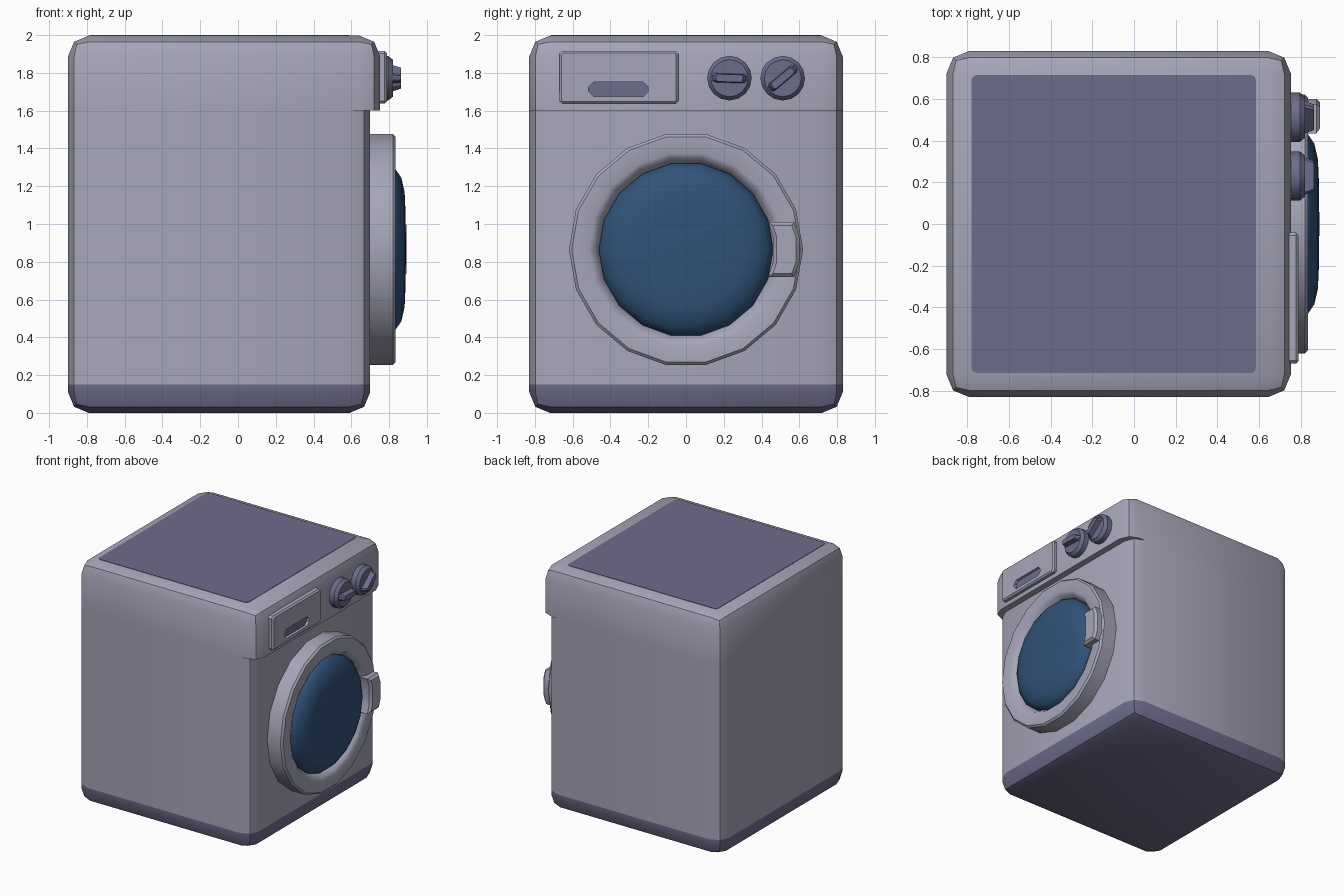
import bpy, bmesh, math
from mathutils import Matrix, Vector

default = bpy.data.objects.get("Cube")
if default:
    bpy.data.objects.remove(default, do_unlink=True)


def material(name, rgb):
    mat = bpy.data.materials.new(name)
    mat.use_nodes = True
    mat.diffuse_color = (*rgb, 1)
    mat.node_tree.nodes["Principled BSDF"].inputs["Base Color"].default_value = (*rgb, 1)
    return mat


SHELL = material("pale lilac grey", (0.38, 0.38, 0.49))
TRIM = material("slate purple", (0.155, 0.15, 0.26))
GLASS = material("deep blue glass", (0.03, 0.085, 0.19))


def finish(name, bm, mats, angle=30):
    """Turn a bmesh into a smooth-shaded object that keeps hard edges."""
    bmesh.ops.recalc_face_normals(bm, faces=bm.faces)
    mesh = bpy.data.meshes.new(name)
    bm.to_mesh(mesh)
    bm.free()
    for mat in mats:
        mesh.materials.append(mat)
    obj = bpy.data.objects.new(name, mesh)
    bpy.context.collection.objects.link(obj)
    bpy.ops.object.select_all(action="DESELECT")
    obj.select_set(True)
    bpy.context.view_layer.objects.active = obj
    bpy.ops.object.shade_smooth_by_angle(angle=math.radians(angle))
    return obj


def box(low, high):
    bm = bmesh.new()
    bmesh.ops.create_cube(bm, size=1)
    low, high = Vector(low), Vector(high)
    for v in bm.verts:
        v.co = (low + high) / 2 + v.co * (high - low)
    return bm


def bevel(bm, width, segments, rule):
    edges = [e for e in bm.edges if rule(e)]
    bmesh.ops.bevel(bm, geom=edges, offset=width, offset_type="OFFSET",
                    segments=segments, profile=0.5, affect="EDGES", clamp_overlap=True)


def extrude_x(outline, x0, x1):
    """Prism along x from a (y, z) outline."""
    bm = bmesh.new()
    face = bm.faces.new([bm.verts.new((x0, y, z)) for y, z in outline])
    out = bmesh.ops.extrude_face_region(bm, geom=[face])["geom"]
    bmesh.ops.translate(bm, vec=(x1 - x0, 0, 0),
                        verts=[g for g in out if isinstance(g, bmesh.types.BMVert)])
    return bm


def lathe_x(profile, sides, y, z):
    """Spin an (x, radius) profile about an axis along x."""
    bm = bmesh.new()
    verts = [bm.verts.new((x, y + r, z)) for x, r in profile]
    edges = [bm.edges.new(pair) for pair in zip(verts, verts[1:])]
    bmesh.ops.spin(bm, geom=verts + edges, cent=(0, y, z), axis=(1, 0, 0),
                   angle=math.tau, steps=sides, use_duplicate=False)
    bmesh.ops.remove_doubles(bm, verts=bm.verts, dist=0.0005)
    return bm


def chamfered(y0, y1, z0, z1, c):
    """Octagonal outline: rectangle with cut corners."""
    return [(y0 + c, z0), (y1 - c, z0), (y1, z0 + c), (y1, z1 - c),
            (y1 - c, z1), (y0 + c, z1), (y0, z1 - c), (y0, z0 + c)]


BACK, FRONT, PANEL, SIDE, SEAM, TOP = -0.9, 0.7, 0.753, 0.83, 1.6, 1.997
ROUND = 0.11

# Cabinet with a plinth band coloured by height
bm = box((BACK, -SIDE, 0), (FRONT, SIDE, SEAM))
bevel(bm, ROUND, 2, lambda e: min(v.co.z for v in e.verts) < 0.01)
bmesh.ops.bisect_plane(bm, geom=bm.verts[:] + bm.edges[:] + bm.faces[:],
                       plane_co=(0, 0, 0.15), plane_no=(0, 0, 1))
for f in bm.faces:
    f.material_index = int(f.calc_center_median().z < 0.15)
finish("cabinet", bm, [SHELL, TRIM])

# Overhanging control panel section
bm = box((BACK, -SIDE, SEAM), (PANEL, SIDE, TOP))
bevel(bm, ROUND, 2, lambda e: max(v.co.z for v in e.verts) > SEAM + 0.1)
finish("control_section", bm, [SHELL])

# Worktop inlay
bm = box((-0.78, -0.715, TOP - 0.004), (0.585, 0.715, TOP + 0.003))
bevel(bm, 0.025, 2, lambda e: abs(e.verts[0].co.z - e.verts[1].co.z) > 0.001)
finish("worktop_inlay", bm, [TRIM])

# Round door frame and domed glass
DOOR_Z, SIDES = 0.865, 18
frame = [(FRONT - 0.01, 0.62), (0.82, 0.62), (0.835, 0.605), (0.835, 0.515),
         (0.822, 0.49), (0.78, 0.462), (0.74, 0.455)]
finish("door_frame", lathe_x(frame, SIDES, 0, DOOR_Z), [SHELL], 35)
dome = [(0.74, 0.462), (0.80, 0.462), (0.835, 0.43), (0.865, 0.385),
        (0.882, 0.31), (0.887, 0.2), (0.889, 0)]
finish("door_glass", lathe_x(dome, SIDES, 0, DOOR_Z), [GLASS], 60)

# Door handle with a waisted inner edge
outline = [(0.435, -0.145), (0.572, -0.145), (0.6, -0.07), (0.6, 0.07),
           (0.572, 0.145), (0.435, 0.145), (0.46, 0.07), (0.46, -0.07)]
bm = extrude_x([(y, DOOR_Z + z) for y, z in outline], 0.80, 0.893)
bevel(bm, 0.018, 1, lambda e: min(v.co.x for v in e.verts) > 0.89)
finish("door_handle", bm, [SHELL])

# Detergent drawer with a recessed finger slot
bm = extrude_x(chamfered(-0.67, -0.04, 1.637, 1.917, 0.015), PANEL - 0.01, 0.788)
bevel(bm, 0.012, 1, lambda e: min(v.co.x for v in e.verts) > 0.787)
drawer = finish("drawer", bm, [SHELL])
slot = chamfered(-0.515, -0.2, 1.675, 1.752, 0.026)
cutter = finish("slot_cutter", extrude_x(slot, 0.762, 0.85), [SHELL])
cutter.hide_render = True
cutter.hide_set(True)
cut = drawer.modifiers.new("finger_slot", "BOOLEAN")
cut.operation, cut.object, cut.solver = "DIFFERENCE", cutter, "EXACT"
finish("drawer_slot", extrude_x(slot, 0.758, 0.766), [TRIM])

# Rotary knobs with tapered grip bars
KNOB_Z = 1.772
for name, y, tilt in (("program_knob", 0.23, -2), ("temperature_knob", 0.512, 40)):
    body = [(PANEL - 0.01, 0), (PANEL - 0.01, 0.118), (0.795, 0.118),
            (0.82, 0.098), (0.82, 0)]
    finish(name, lathe_x(body, 16, y, KNOB_Z), [TRIM])
    bm = extrude_x(chamfered(-0.098, 0.098, -0.026, 0.026, 0.012), 0.80, 0.864)
    for v in bm.verts:
        if v.co.x > 0.85:
            v.co.y *= 0.72
            v.co.z *= 0.75
    bmesh.ops.transform(bm, verts=bm.verts, matrix=Matrix.Translation((0, y, KNOB_Z))
                        @ Matrix.Rotation(math.radians(tilt), 4, "X"))
    finish(name + "_grip", bm, [TRIM])
